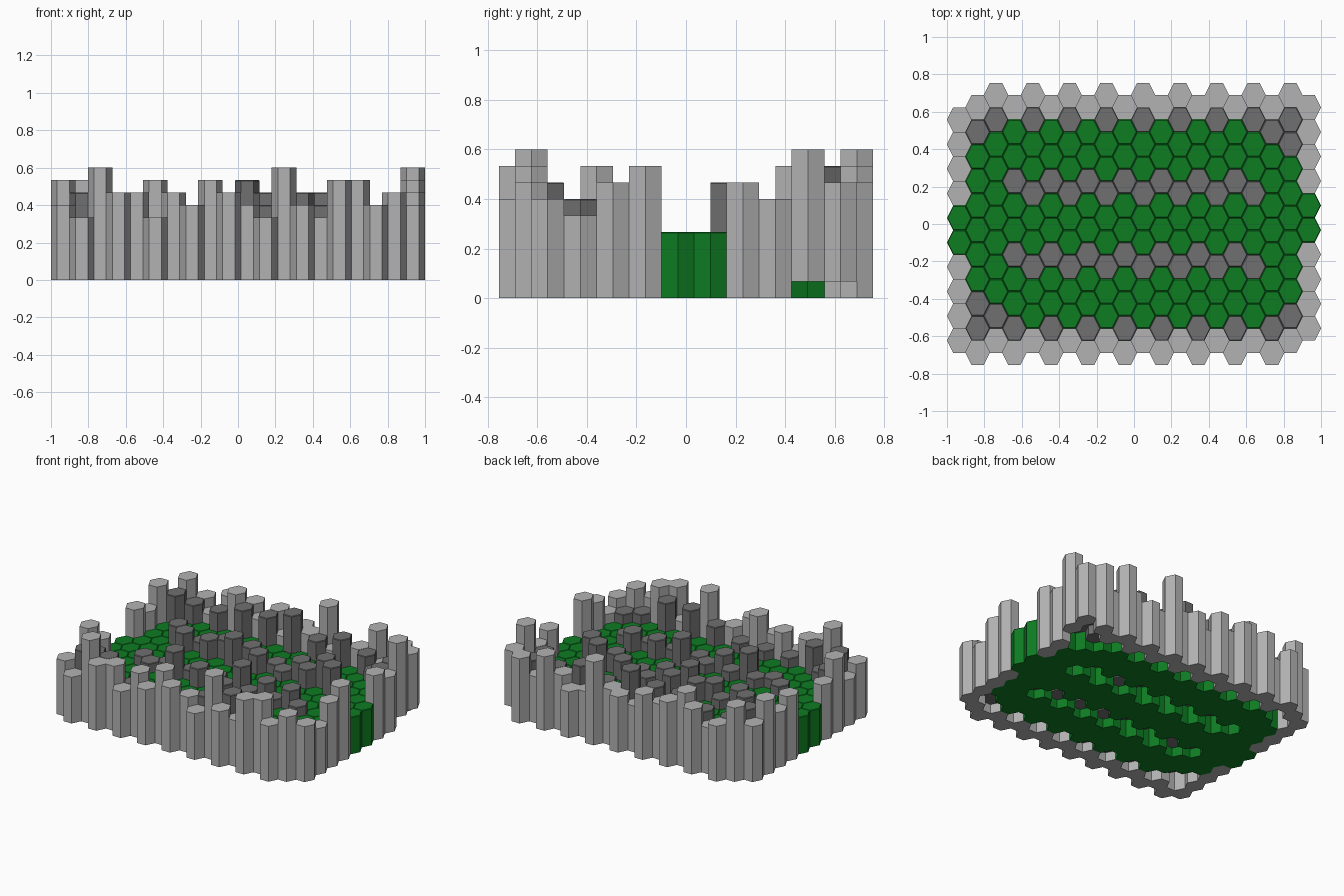
import bpy, bmesh, random

if "Cube" in bpy.data.objects:
    bpy.data.objects.remove(bpy.data.objects["Cube"])

random.seed(4)
COLS, ROWS = 20, 11
U = 2 / 15.25            # hex width; depth is the same (slightly stretched hexagon)
STEP = 1 / 15            # height increment
BASE = 4                 # floor tile height in steps


def material(name, rgb):
    m = bpy.data.materials.new(name)
    m.diffuse_color = (*rgb, 1)
    m.use_nodes = True
    m.node_tree.nodes["Principled BSDF"].inputs["Base Color"].default_value = m.diffuse_color
    return m


def centre(c, r):
    x = (c - (COLS - 1) / 2) * 0.75 * U
    y = (5.25 - r - (0.5 if c % 2 else 0)) * U
    return x, y


def hex_ring(bm, c, r, z, inset=0.0):
    x, y = centre(c, r)
    h = U / 2 - inset
    pts = [(h, 0), (h / 2, h), (-h / 2, h), (-h, 0), (-h / 2, -h), (h / 2, -h)]
    return [bm.verts.new((x + px, y + py, z)) for px, py in pts]


def hex_prism(bm, c, r, z0, z1, bevel=0.0):
    rings = [hex_ring(bm, c, r, z0), hex_ring(bm, c, r, z1 - bevel)]
    if bevel:
        rings.append(hex_ring(bm, c, r, z1, bevel))
    for a, b in zip(rings, rings[1:]):
        for i in range(6):
            j = (i + 1) % 6
            bm.faces.new((a[i], a[j], b[j], b[i]))
    bm.faces.new(rings[0][::-1])
    bm.faces.new(rings[-1])


def finish(bm, name, mat):
    me = bpy.data.meshes.new(name)
    bm.to_mesh(me)
    bm.free()
    me.materials.append(mat)
    bpy.context.collection.objects.link(bpy.data.objects.new(name, me))


# Outer wall heights in steps, one digit per hex (0 = no wall here)
BACK = "08657876756695568577"
FRONT = "65977576876596588670"
LEFT = "0686700685"          # rows 0..9
RIGHT = "0967008756"
wall = {}
for c in range(COLS):
    wall[c, 0] = int(BACK[c])
    wall[c, 10] = int(FRONT[c])
for r in range(1, 10):
    wall[0, r] = int(LEFT[r])
    wall[19, r] = int(RIGHT[r])
wall = {k: v for k, v in wall.items() if v}

# Raised blocks: half of the layout, the other half is its 180 degree turn
half = {(1, 1), (1, 8), (1, 9), (2, 1), (2, 9)}
half |= {(c, 1) for c in range(4, 17, 2)}
half |= {(c, 3 if c % 2 else 4) for c in range(3, 17)}
raised = half | {(19 - c, 10 - r) for c, r in half}
known = {(10, 1): 8, (1, 1): 7, (2, 1): 6, (6, 1): 7, (1, 8): 6, (1, 9): 7}

walls, blocks, floor = bmesh.new(), bmesh.new(), bmesh.new()
for c in range(COLS):
    for r in range(ROWS):
        if (c, r) in ((0, 0), (19, 10)):
            continue                      # two missing corners
        if (c, r) in wall:
            z0 = STEP if (c, r) in ((19, 0), (19, 1)) else 0
            hex_prism(walls, c, r, z0, wall[c, r] * STEP)
        elif (c, r) in raised:
            top = known.get((c, r)) or random.choice((5, 6, 7))
            hex_prism(blocks, c, r, (top - BASE) * STEP, top * STEP, 0.004)
        else:
            hex_prism(floor, c, r, 0, BASE * STEP, 0.004)

finish(walls, "outer_wall_columns", material("light grey", (0.45, 0.45, 0.45)))
finish(blocks, "raised_blocks", material("dark grey", (0.16, 0.16, 0.16)))
finish(floor, "floor_tiles", material("green", (0.004, 0.205, 0.016)))
